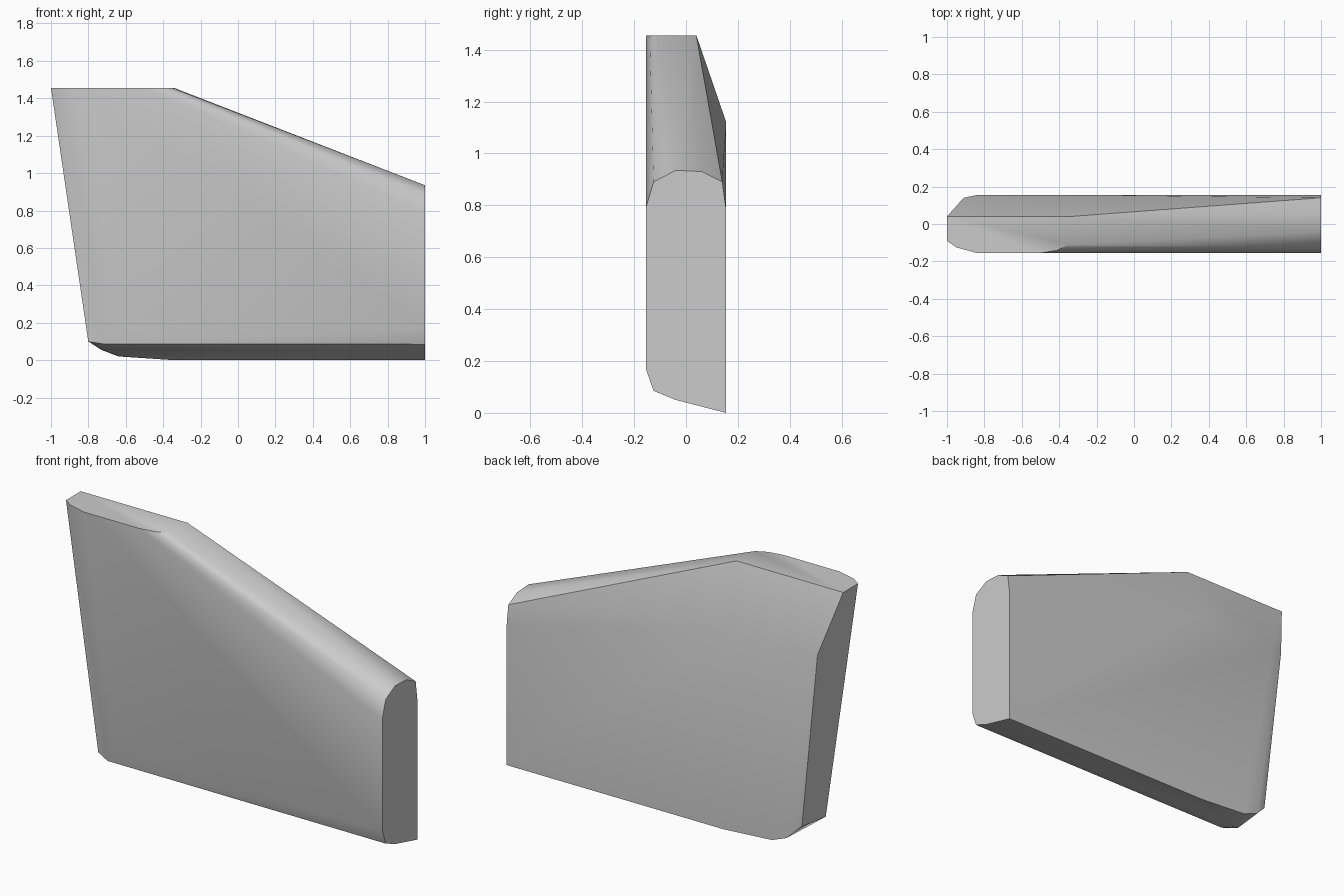
import bpy
import bmesh
from math import radians

default_cube = bpy.data.objects.get("Cube")
if default_cube:
    bpy.data.objects.remove(default_cube, do_unlink=True)

FRONT, BACK = -0.155, 0.155
TOP = 1.455


def leaning_edge(y, z, inset=0.0):
    """Point measured inward from the slanted edge of the slab."""
    return (-0.786 - 0.147 * z + inset, y, z)


def make_material(name, value):
    material = bpy.data.materials.new(name)
    material.use_nodes = True
    colour = (value, value, value, 1.0)
    material.diffuse_color = colour
    shader = next(n for n in material.node_tree.nodes if n.type == 'BSDF_PRINCIPLED')
    shader.inputs["Base Color"].default_value = colour
    return material


def make_convex_part(name, points, material):
    """Wrap a solid around the section corners and merge its flat faces."""
    mesh = bpy.data.meshes.new(name)
    bm = bmesh.new()
    for point in points:
        bm.verts.new(point)
    hull = bmesh.ops.convex_hull(bm, input=bm.verts[:])
    unused = set(hull["geom_interior"]) | set(hull["geom_unused"])
    loose = [item for item in unused if isinstance(item, bmesh.types.BMVert)]
    bmesh.ops.delete(bm, geom=loose, context='VERTS')
    bmesh.ops.dissolve_limit(bm, angle_limit=radians(0.5),
                             verts=bm.verts[:], edges=bm.edges[:])
    bmesh.ops.recalc_face_normals(bm, faces=bm.faces[:])
    bm.to_mesh(mesh)
    bm.free()
    part = bpy.data.objects.new(name, mesh)
    bpy.context.collection.objects.link(part)
    mesh.materials.append(material)
    return part


# Flat end: rounded upper corners, sloping underside
end_profile = [
    (FRONT, 0.17), (-0.125, 0.085), (-0.04, 0.05), (BACK, 0),
    (BACK, 0.78), (0.14, 0.89), (0.06, 0.93),
    (-0.04, 0.935), (-0.125, 0.89), (FRONT, 0.79),
]
flat_end = [(1, y, z) for y, z in end_profile]

# Shoulder where the level top meets the long slope
shoulder_outline = [(-0.5, FRONT), (-0.41, -0.14), (-0.35, -0.11), (-0.34, 0.04)]
shoulder = [(x, y, TOP) for x, y in shoulder_outline]
shoulder.append((-0.34, BACK, 1.12))

# Upper tip with a rounded front and a broad rear bevel
upper_tip = [
    leaning_edge(-0.09, TOP),
    leaning_edge(0.04, TOP),
    leaning_edge(-0.125, TOP, 0.05),
    leaning_edge(FRONT, TOP, 0.16),
    leaning_edge(0.14, 1.12, 0.04),
    leaning_edge(BACK, 1.12, 0.11),
]

# Lower corner, curving into the underside
lower_corner = [
    leaning_edge(-0.09, 0.17),
    leaning_edge(-0.09, 0.1),
    leaning_edge(0.127, 0.13),
    leaning_edge(FRONT, 0.2, 0.15),
    leaning_edge(-0.125, 0.087, 0.08),
    leaning_edge(-0.04, 0.06, 0.06),
    (-0.73, BACK, 0.055),
    (-0.64, BACK, 0.02),
    (-0.34, BACK, 0),
]

grey = make_material("plain grey", 0.6)
panel = make_convex_part("tapered_panel",
                         flat_end + shoulder + upper_tip + lower_corner, grey)

# Soft shading across the rounded borders, crisp main edges
bpy.ops.object.select_all(action='DESELECT')
panel.select_set(True)
bpy.context.view_layer.objects.active = panel
bpy.ops.object.shade_smooth_by_angle(angle=radians(30))
